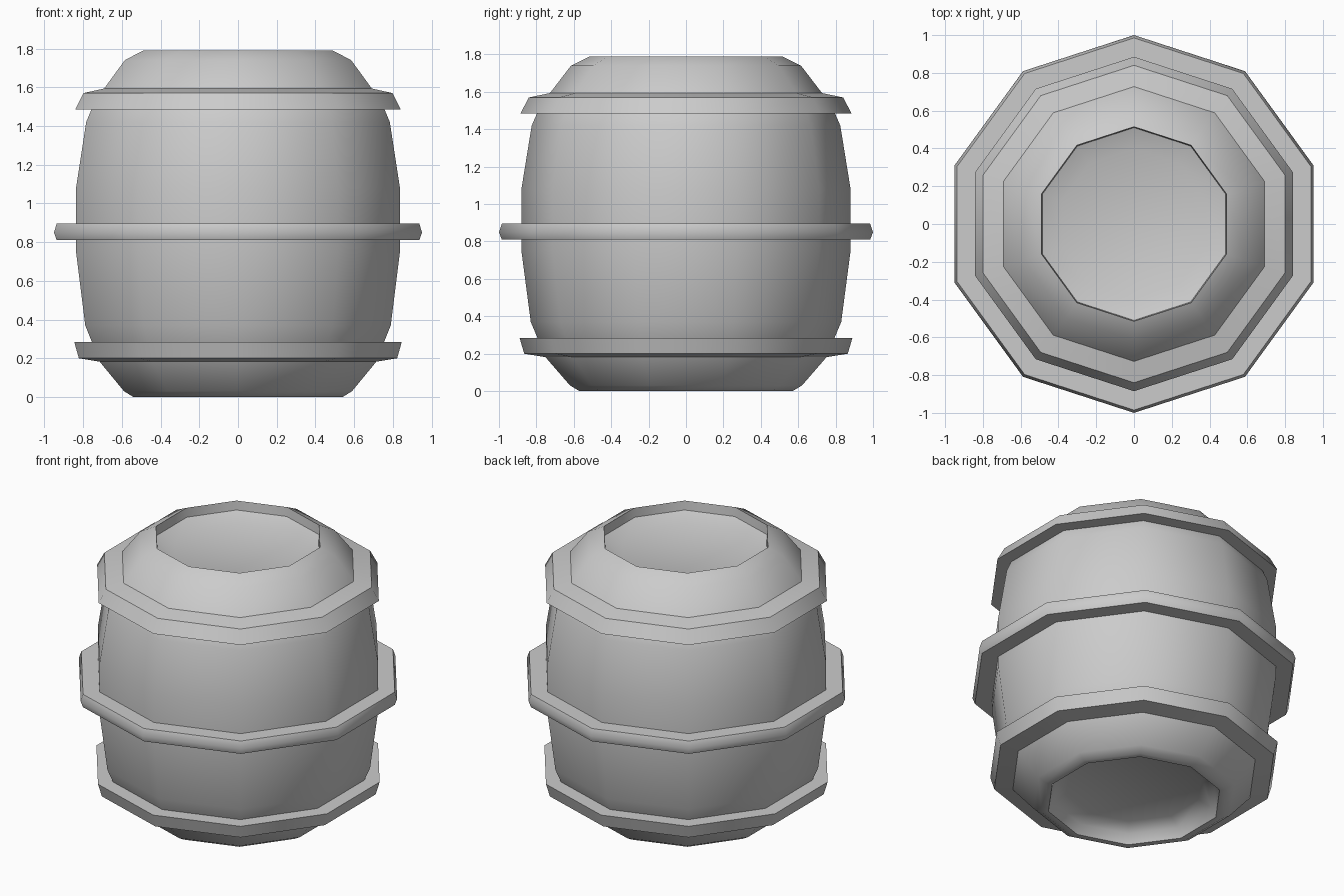
import bpy, math

if "Cube" in bpy.data.objects:
    bpy.data.objects.remove(bpy.data.objects["Cube"])

SIDES = 10


def lathe(name, profile, closed=False):
    """Spin an (r, z) profile into a ten-sided shell with a corner on the y axis."""
    verts, faces = [], []
    n = len(profile)
    for i in range(SIDES):
        a = math.pi / 2 + 2 * math.pi * i / SIDES
        verts += [(r * math.cos(a), r * math.sin(a), z) for r, z in profile]
    for i in range(SIDES):
        j = (i + 1) % SIDES
        for k in range(n if closed else n - 1):
            m = (k + 1) % n
            faces.append((i * n + k, j * n + k, j * n + m, i * n + m))
    if not closed:
        # Cap both ends of the profile with flat discs
        faces.append([i * n for i in reversed(range(SIDES))])
        faces.append([i * n + n - 1 for i in range(SIDES)])
    mesh = bpy.data.meshes.new(name)
    mesh.from_pydata(verts, [], faces)
    mesh.update()
    obj = bpy.data.objects.new(name, mesh)
    bpy.context.collection.objects.link(obj)
    bpy.ops.object.select_all(action='DESELECT')
    obj.select_set(True)
    bpy.context.view_layer.objects.active = obj
    bpy.ops.object.shade_smooth_by_angle(angle=math.radians(42))
    return obj


# Barrel body, from the recessed bottom up to the recessed lid
lathe("barrel_body", [
    (0.42, 0.10), (0.50, 0.06), (0.53, 0.0), (0.57, 0.0), (0.62, 0.03),
    (0.75, 0.18), (0.83, 0.37), (0.88, 0.75), (0.88, 1.08), (0.825, 1.42),
    (0.79, 1.50), (0.73, 1.59), (0.615, 1.74), (0.515, 1.79),
    (0.51, 1.73), (0.40, 1.69)])

# Hoops: flared bottom, ridged middle, flared top
lathe("bottom_hoop", [
    (0.74, 0.18), (0.865, 0.20), (0.89, 0.285), (0.78, 0.285)], closed=True)
lathe("middle_hoop", [
    (0.86, 0.81), (0.985, 0.81), (1.0, 0.85), (0.985, 0.895), (0.86, 0.895)],
    closed=True)
lathe("top_hoop", [
    (0.78, 1.485), (0.885, 1.485), (0.84, 1.57), (0.72, 1.595)], closed=True)
